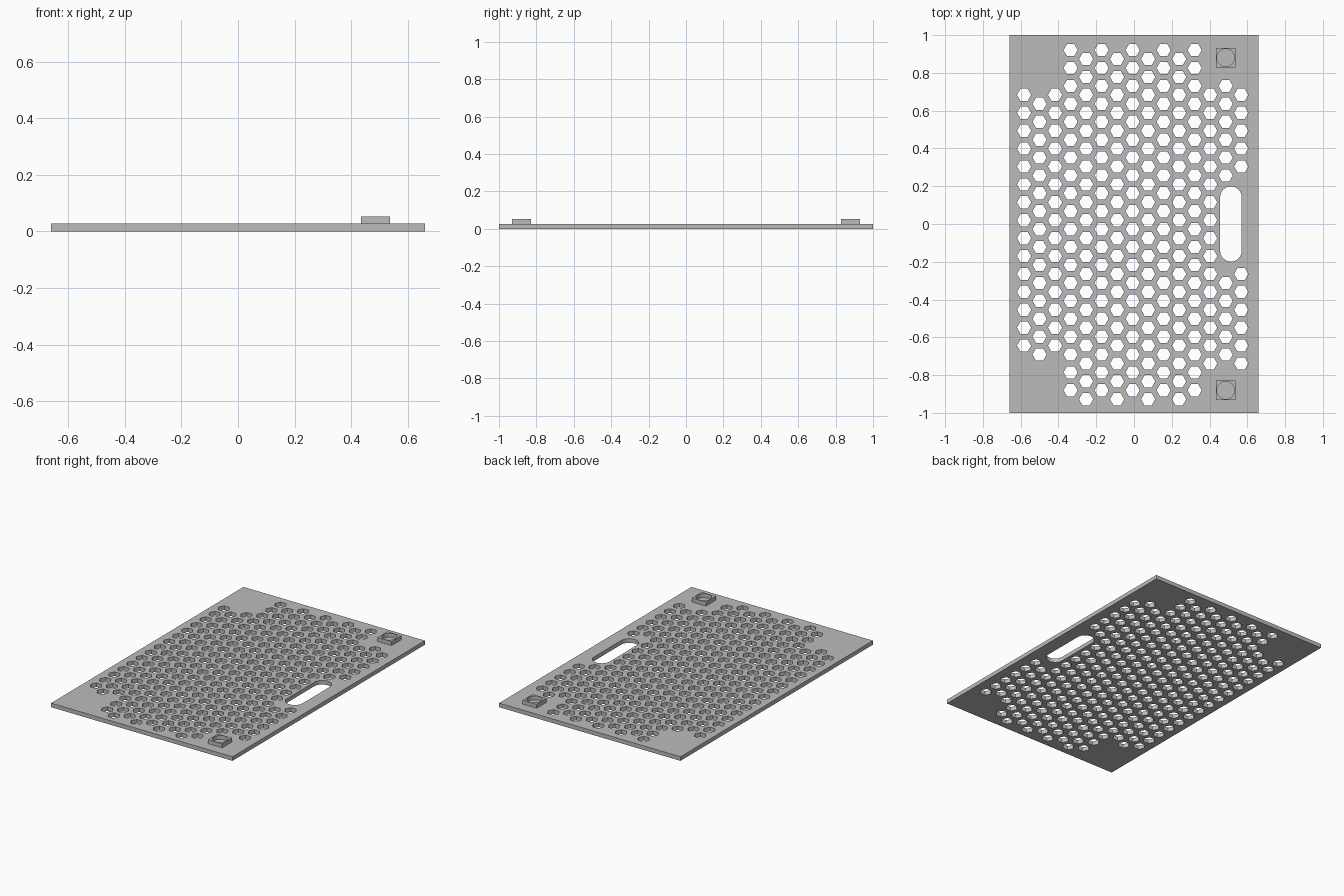
import bpy
import math

cube = bpy.data.objects.get("Cube")
if cube:
    bpy.data.objects.remove(cube, do_unlink=True)

grey = bpy.data.materials.new("plain grey")
grey.use_nodes = True
COLOUR = (0.5, 0.5, 0.5, 1)
grey.diffuse_color = COLOUR
grey.node_tree.nodes["Principled BSDF"].inputs["Base Color"].default_value = COLOUR

THICK = 0.027           # plate thickness
PITCH_X = 0.0821        # distance between hole columns
PITCH_Y = PITCH_X * 2 / math.sqrt(3)
HOLE_R = 0.0375


def rect(cx, cy, hx, hy):
    return [(cx - hx, cy - hy), (cx + hx, cy - hy), (cx + hx, cy + hy), (cx - hx, cy + hy)]


def ngon(cx, cy, r, n):
    return [(cx + r * math.cos(math.tau * i / n), cy + r * math.sin(math.tau * i / n))
            for i in range(n)]


def slot(cx, cy, r, half_len, n=16):
    pts = []
    for side in (0, 1):
        end = (half_len - r) * (1 - 2 * side)
        for i in range(n + 1):
            a = math.pi * (side + i / n)
            pts.append((cx + r * math.cos(a), cy + end + r * math.sin(a)))
    return pts


def pierced_slab(name, loops, z0, z1):
    """Extrude an outline; the loops after the first become holes."""
    curve = bpy.data.curves.new(name, "CURVE")
    curve.dimensions = "2D"
    curve.fill_mode = "BOTH"
    curve.extrude = (z1 - z0) / 2
    for loop in loops:
        spline = curve.splines.new("POLY")
        spline.points.add(len(loop) - 1)
        for point, (x, y) in zip(spline.points, loop):
            point.co = (x, y, 0, 1)
        spline.use_cyclic_u = True
    obj = bpy.data.objects.new(name, curve)
    obj.location.z = (z0 + z1) / 2
    bpy.context.collection.objects.link(obj)
    bpy.ops.object.select_all(action="DESELECT")
    obj.select_set(True)
    bpy.context.view_layer.objects.active = obj
    bpy.ops.object.convert(target="MESH")
    obj = bpy.context.object
    # Weld caps to walls and make the normals consistent
    bpy.ops.object.mode_set(mode="EDIT")
    bpy.ops.mesh.select_all(action="SELECT")
    bpy.ops.mesh.remove_doubles(threshold=0.0001)
    bpy.ops.mesh.normals_make_consistent(inside=False)
    bpy.ops.object.mode_set(mode="OBJECT")
    bpy.ops.object.shade_smooth_by_angle(angle=math.radians(30))
    obj.data.materials.clear()
    obj.data.materials.append(grey)
    return obj


def rows(col):
    """Row numbers of the holes in one column of the honeycomb."""
    if col in (0, 2):
        return range(-7, 8)
    if col == 1:
        return range(-8, 7)
    if col <= 11:
        return range(-10, 10)
    if col == 12:
        return range(-8, 8)
    if col == 13:       # broken by the handle slot
        return [k for k in range(-8, 8) if k <= -4 or k >= 2]
    return [k for k in range(-8, 8) if abs(k) >= 3]


# Plate with honeycomb holes and handle slot
loops = [rect(0, 0, 0.66, 1), slot(0.513, 0, 0.057, 0.199)]
for col in range(15):
    x = -0.582 + col * PITCH_X
    for k in rows(col):
        y = 0.02 + (k + 0.5 * (col % 2)) * PITCH_Y
        loops.append(ngon(x, y, HOLE_R, 6))
pierced_slab("perforated_plate", loops, 0, THICK)

# Square bosses with round sockets
for name, y in (("back_socket", 0.88), ("front_socket", -0.88)):
    pierced_slab(name, [rect(0.486, y, 0.0515, 0.0515), ngon(0.486, y, 0.047, 32)],
                 THICK, 0.053)
